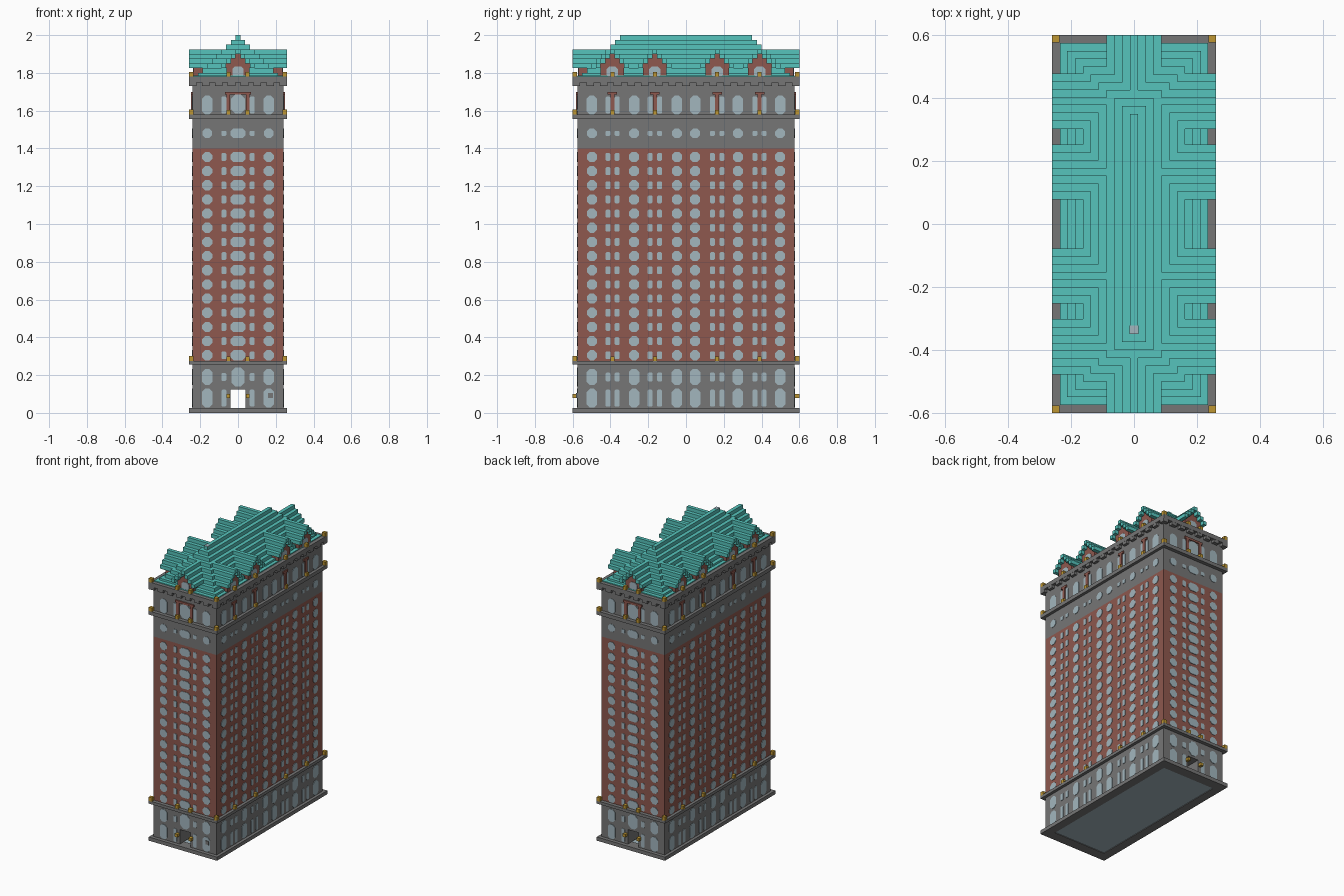
import bpy, bmesh

cube = bpy.data.objects.get("Cube")
if cube:
    bpy.data.objects.remove(cube, do_unlink=True)


def material(name, rgb):
    m = bpy.data.materials.new(name)
    col = tuple(((c / 255 + 0.055) / 1.055) ** 2.4 for c in rgb) + (1,)
    m.diffuse_color = col
    m.use_nodes = True
    m.node_tree.nodes["Principled BSDF"].inputs["Base Color"].default_value = col
    return m


STONE = material("grey stone", (118, 118, 118))
BRICK = material("red brick", (142, 88, 78))
GLASS = material("pale glass", (162, 182, 190))
COPPER = material("green copper", (86, 196, 188))
GOLD = material("gold", (190, 150, 50))

W, L = 0.24, 0.575          # wall half width and half length
RW, RL = 0.26, 0.6          # ledge half width and half length
SIDES = [("y", -1), ("y", 1), ("x", -1), ("x", 1)]
S = 0.025                   # roof step
ROOF_Z, EAVE_Z = 2.0, 1.78
DORMERS = [-0.39, -0.165, 0.165, 0.39]


class Part:
    """Collects boxes and prisms into one named object."""

    def __init__(self, name, mat):
        self.name, self.mat, self.bm = name, mat, bmesh.new()

    def prism(self, ring_a, ring_b):
        a = [self.bm.verts.new(p) for p in ring_a]
        b = [self.bm.verts.new(p) for p in ring_b]
        self.bm.faces.new(a)
        self.bm.faces.new(b[::-1])
        n = len(a)
        for i in range(n):
            j = (i + 1) % n
            self.bm.faces.new((a[i], b[i], b[j], a[j]))

    def box(self, x0, x1, y0, y1, z0, z1):
        ring = [(x0, y0), (x1, y0), (x1, y1), (x0, y1)]
        self.prism([(x, y, z0) for x, y in ring], [(x, y, z1) for x, y in ring])

    def slab(self, hx, hy, z0, z1):
        self.box(-hx, hx, -hy, hy, z0, z1)

    def on_side(self, side, u0, u1, d0, d1, z0, z1):
        """Box along a side: u runs along the wall, d outward from the centre."""
        axis, sign = side
        a, b = sorted((sign * d0, sign * d1))
        if axis == "y":
            self.box(u0, u1, a, b, z0, z1)
        else:
            self.box(a, b, u0, u1, z0, z1)

    def pane(self, side, u, z, w, h, d, cut=0.3):
        """Thin chamfered window plate on a wall."""
        axis, sign = side
        w, h = w / 2, h / 2
        c = min(w, h) * 2 * cut
        ring = [(w, c - h), (w, h - c), (w - c, h), (c - w, h),
                (-w, h - c), (-w, c - h), (c - w, -h), (w - c, -h)]

        def place(dist):
            if axis == "y":
                return [(u + p, sign * dist, z + q) for p, q in ring]
            return [(sign * dist, u + p, z + q) for p, q in ring]
        self.prism(place(d - 0.003), place(d + 0.003))

    def done(self):
        bmesh.ops.recalc_face_normals(self.bm, faces=self.bm.faces)
        me = bpy.data.meshes.new(self.name)
        self.bm.to_mesh(me)
        self.bm.free()
        me.materials.append(self.mat)
        ob = bpy.data.objects.new(self.name, me)
        bpy.context.scene.collection.objects.link(ob)


def wall(side):
    return L if side[0] == "y" else W


def rim(side):
    return RL if side[0] == "y" else RW


# Base frame and glass floor
base = Part("base_frame", STONE)
for s in (-1, 1):
    base.box(*sorted((s * 0.2, s * RW)), -RL, RL, 0, S)
    base.box(-0.2, 0.2, *sorted((s * 0.53, s * RL)), 0, S)
base.done()
floor = Part("ground_floor", GLASS)
floor.slab(0.2, 0.53, 0.004, 0.02)
floor.done()

# Lobby storey with a passage through both end doors
lobby = Part("lobby_walls", STONE)
for s in (-1, 1):
    lobby.box(*sorted((s * 0.04, s * W)), -L, L, S, 0.27)
lobby.box(-0.04, 0.04, -L, L, 0.125, 0.27)
lobby.done()

# Main shaft and upper storeys
shaft = Part("brick_shaft", BRICK)
shaft.slab(W, L, 0.27, 1.4)
shaft.done()
upper = Part("upper_walls", STONE)
upper.slab(W, L, 1.4, 1.76)
upper.done()

# Ledges and toothed cornice
ledges = Part("ledges", STONE)
ledges.slab(RW, RL, 0.255, 0.275)
ledges.slab(RW, RL, 1.555, 1.58)
ledges.slab(RW, RL, 1.75, EAVE_Z)
ledges.done()
teeth = Part("cornice_teeth", STONE)
for side in SIDES:
    half = RW if side[0] == "y" else RL
    n = round(2 * half / 0.075)
    pitch = (2 * half - 0.04) / n
    for i in range(n + 1):
        u = -half + 0.02 + i * pitch
        teeth.on_side(side, u - 0.02, u + 0.02, wall(side) - 0.01, rim(side) - 0.001, 1.73, 1.752)
teeth.done()

# Windows: large and small columns on every wall
glass = Part("windows", GLASS)
for side in SIDES:
    d = wall(side)
    end = side[0] == "y"
    big = [0.163] if end else [0.048, 0.275, 0.498]
    small = [0.075] if end else [0.14, 0.19, 0.365, 0.413]
    for s in (-1, 1):
        for u in big:
            u *= s
            for i in range(15):
                glass.pane(side, u, 0.305 + i * 0.075, 0.054, 0.054, d)
            glass.pane(side, u, 1.48, 0.052, 0.05, d)
            glass.pane(side, u, 1.63, 0.055, 0.1, d)
            glass.pane(side, u, 0.19, 0.055, 0.085, d)
            glass.pane(side, u, 0.078, 0.055, 0.1, d)
        for u in small:
            u *= s
            for i in range(15):
                glass.pane(side, u, 0.305 + i * 0.075, 0.026, 0.042, d, 0.2)
            glass.pane(side, u, 1.48, 0.026, 0.026, d, 0.15)
            glass.pane(side, u, 1.63, 0.026, 0.09, d, 0.2)
            glass.pane(side, u, 0.19, 0.026, 0.04 if end else 0.045, d, 0.15)
            glass.pane(side, u, 0.078, 0.026, 0.09, d, 0.2)
    if end:
        for i in range(15):
            glass.pane(side, 0, 0.305 + i * 0.075, 0.08, 0.054, d)
        glass.pane(side, 0, 1.48, 0.08, 0.052, d)
        glass.pane(side, 0, 1.635, 0.075, 0.1, d)
        glass.pane(side, 0, 0.19, 0.07, 0.1, d)
glass.done()

# Brick surrounds on the top storey
trim = Part("brick_surrounds", BRICK)
for side in SIDES:
    d = wall(side)
    if side[0] == "y":
        for s in (-1, 1):
            trim.on_side(side, s * 0.052 - 0.01, s * 0.052 + 0.01, d - 0.01, d + 0.008, 1.58, 1.7)
        trim.on_side(side, -0.07, 0.07, d - 0.01, d + 0.008, 1.685, 1.7)
    else:
        for u in DORMERS:
            trim.on_side(side, u - 0.011, u + 0.011, d - 0.01, d + 0.008, 1.58, 1.7)
            trim.on_side(side, u - 0.025, u + 0.025, d - 0.01, d + 0.008, 1.685, 1.7)
trim.done()

# Gold lamps on the ledges and beside the doors
lamps = Part("gold_lamps", GOLD)
for z in (0.275, 1.58, EAVE_Z):
    for side in SIDES:
        r = rim(side)
        for u in ([-0.05, 0.05] if side[0] == "y" else DORMERS):
            lamps.on_side(side, u - 0.011, u + 0.011, r - 0.024, r - 0.001, z, z + 0.024)
    for sx in (-1, 1):
        for sy in (-1, 1):
            x, y = sx * (RW - 0.012), sy * (RL - 0.012)
            lamps.box(x - 0.012, x + 0.012, y - 0.012, y + 0.012, z - 0.002, z + 0.025)
for side in SIDES[:2]:
    for u in (-0.052, 0.052):
        lamps.on_side(side, u - 0.01, u + 0.01, L - 0.005, RL, 0.08, 0.1)
lamps.done()
plaque = Part("wall_plaque", STONE)
plaque.on_side(SIDES[0], 0.16, 0.185, L, L + 0.008, 0.08, 0.105)
plaque.done()

# Stepped hip roof
roof = Part("main_roof", COPPER)
for k in range(9):
    top = ROOF_Z - k * S
    roof.slab(S / 2 + k * S, 0.35 + k * S, top - S, top)
roof.slab(0.235, L, EAVE_Z - 0.005, EAVE_Z + 0.006)
roof.done()
hatch = Part("roof_hatch", GLASS)
hatch.box(-0.014, 0.014, -0.35, -0.322, ROOF_Z - 0.003, ROOF_Z + 0.001)
hatch.done()

# Gabled dormers: stepped copper bars over recessed brick fronts
gable_roofs = Part("dormer_roofs", COPPER)
gable_walls = Part("dormer_walls", BRICK)
gable_panes = Part("dormer_windows", GLASS)
for side in SIDES:
    end = side[0] == "y"
    inner = 0.3 if end else 0.0
    face = wall(side) - 0.005
    for u in ([0] if end else DORMERS):
        for k in range(4):
            top = 1.925 - k * S
            out, inn = S / 2 + k * S, k * S - S / 2
            if k == 0:
                gable_roofs.on_side(side, u - out, u + out, inner, rim(side), top - S, top)
                continue
            for s in (-1, 1):
                a, b = sorted((u + s * inn, u + s * out))
                gable_roofs.on_side(side, a, b, inner, rim(side), top - S, top)
            gable_walls.on_side(side, u - inn, u + inn, inner, face, top - S, top)
        gable_walls.on_side(side, u - 0.062, u + 0.062, inner, face, EAVE_Z, 1.826)
        gable_panes.pane(side, u, 1.805, 0.06, 0.06, face, 0.25)
gable_roofs.done()
gable_walls.done()
gable_panes.done()
